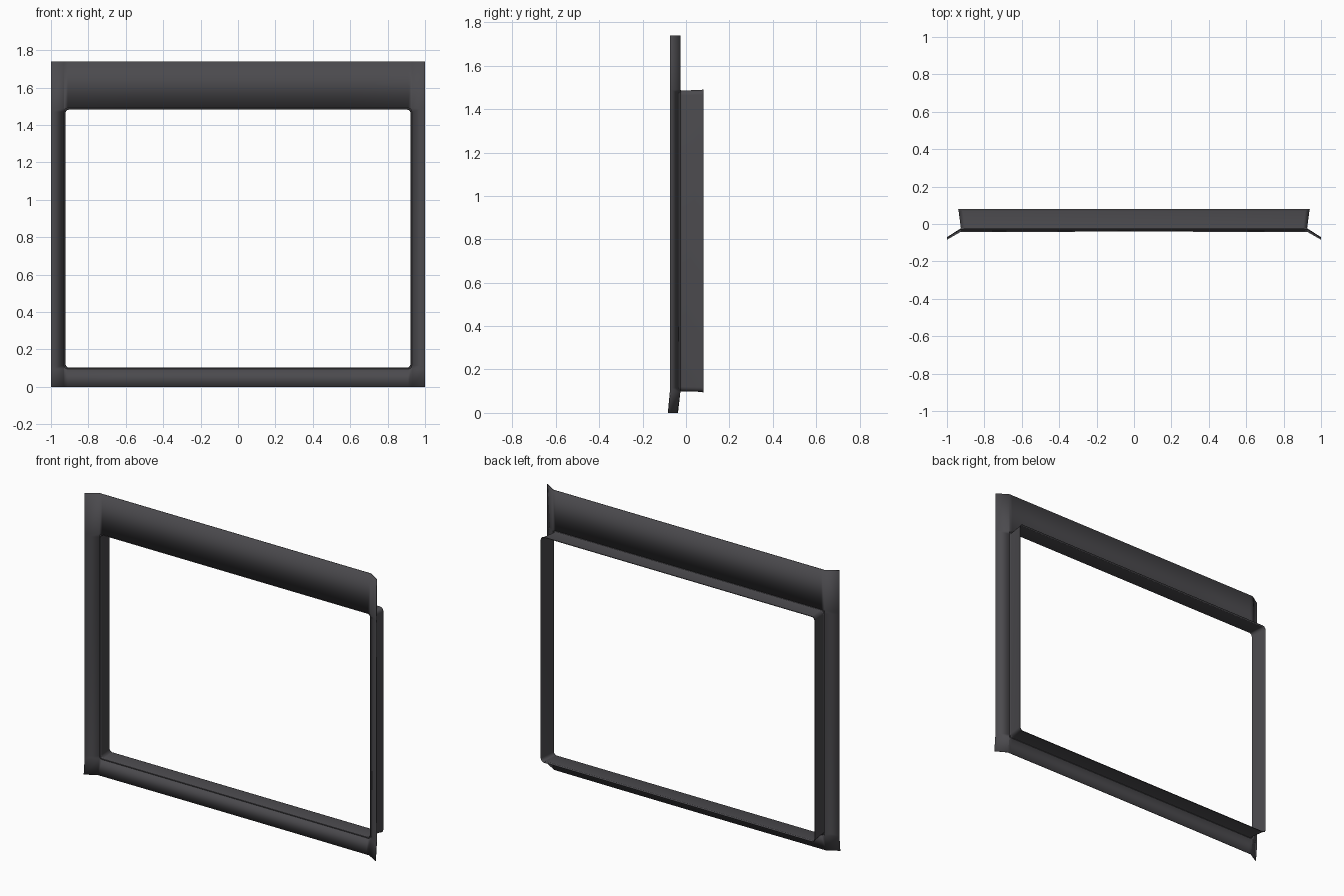
import bpy, bmesh, math

if "Cube" in bpy.data.objects:
    bpy.data.objects.remove(bpy.data.objects["Cube"])

mat = bpy.data.materials.new("dark grey plastic")
mat.diffuse_color = (0.07, 0.068, 0.075, 1)
mat.use_nodes = True
mat.node_tree.nodes["Principled BSDF"].inputs["Base Color"].default_value = mat.diffuse_color

W, Z0, Z1, TOP = 0.93, 0.095, 1.49, 1.74   # opening half width, opening heights, full height
R, SEG = 0.02, 4                           # opening corner radius
THICK = 0.004


def finish(name, bm):
    bmesh.ops.remove_doubles(bm, verts=bm.verts, dist=1e-5)
    bmesh.ops.recalc_face_normals(bm, faces=bm.faces)
    me = bpy.data.meshes.new(name)
    bm.to_mesh(me)
    bm.free()
    ob = bpy.data.objects.new(name, me)
    bpy.context.collection.objects.link(ob)
    me.materials.append(mat)
    mod = ob.modifiers.new("thickness", 'SOLIDIFY')
    mod.thickness = THICK
    mod.offset = 0
    bpy.ops.object.select_all(action='DESELECT')
    bpy.context.view_layer.objects.active = ob
    ob.select_set(True)
    bpy.ops.object.shade_smooth_by_angle(angle=math.radians(25))
    return ob


def corner_arc(cx, cz, sx, sz, r):
    """Arc of a rounded opening corner, from the side wall to the top or bottom wall."""
    return [(cx + sx * r * (math.cos(a) - 1), cz + sz * r * (math.sin(a) - 1))
            for a in (math.pi / 2 * i / SEG for i in range(SEG + 1))]


def opening(dx, dz, r):
    pts = []
    for sx, sz in ((1, 1), (-1, 1), (-1, -1), (1, -1)):
        arc = corner_arc(sx * (W + dx), Z1 + dz if sz > 0 else Z0 - dz, sx, sz, r)
        pts += arc if sx * sz > 0 else arc[::-1]
    return pts


def face_y(x, z):
    """Sides flare forward, the bottom lip tilts forward with a slight bow."""
    side = max(0, (abs(x) - W) / (1 - W))
    low = max(0, 1 - z / Z0)
    bow = min(1, abs(x) / W) ** 2
    return -0.028 - 0.045 * side - (0.011 + 0.003 * bow - 0.005 * side) * low


# Front panel: sheet with folded side flanges, tilted bottom lip and tall header
bm = bmesh.new()
xs = [-1, -W, -W + R, -0.5, -0.15, 0.15, 0.5, W - R, W, 1]
zs = [0, Z0, Z0 + R, Z1 - R, Z1, TOP]


def vert(x, z):
    return bm.verts.new((x, face_y(x, z), z))


for x0, x1 in zip(xs, xs[1:]):
    for z0, z1 in zip(zs, zs[1:]):
        if abs(x0 + x1) / 2 < W and Z0 <= z0 and z1 <= Z1:
            continue
        bm.faces.new([vert(x0, z0), vert(x1, z0), vert(x1, z1), vert(x0, z1)])
# fill the rounded corners of the opening
for sx in (-1, 1):
    for cz, sz in ((Z1, 1), (Z0, -1)):
        arc = corner_arc(sx * W, cz, sx, sz, R)
        for a, b in zip(arc, arc[1:]):
            bm.faces.new([vert(sx * W, cz), vert(*a), vert(*b)])
finish("front_panel", bm)

# Inner rim: rounded front edge, then a wall that flares slightly to the back
bm = bmesh.new()
rings = []
for dx, dz, y in ((0, 0, -0.028), (-0.004, -0.004, -0.0265), (-0.006, -0.006, -0.021),
                  (0.006, -0.004, 0.072), (0.008, 0, 0.08)):
    rings.append([bm.verts.new((x, y, z)) for x, z in opening(dx, dz, R)])
for a, b in zip(rings, rings[1:]):
    n = len(a)
    for i in range(n):
        j = (i + 1) % n
        bm.faces.new([a[i], a[j], b[j], b[i]])
finish("inner_rim", bm)
